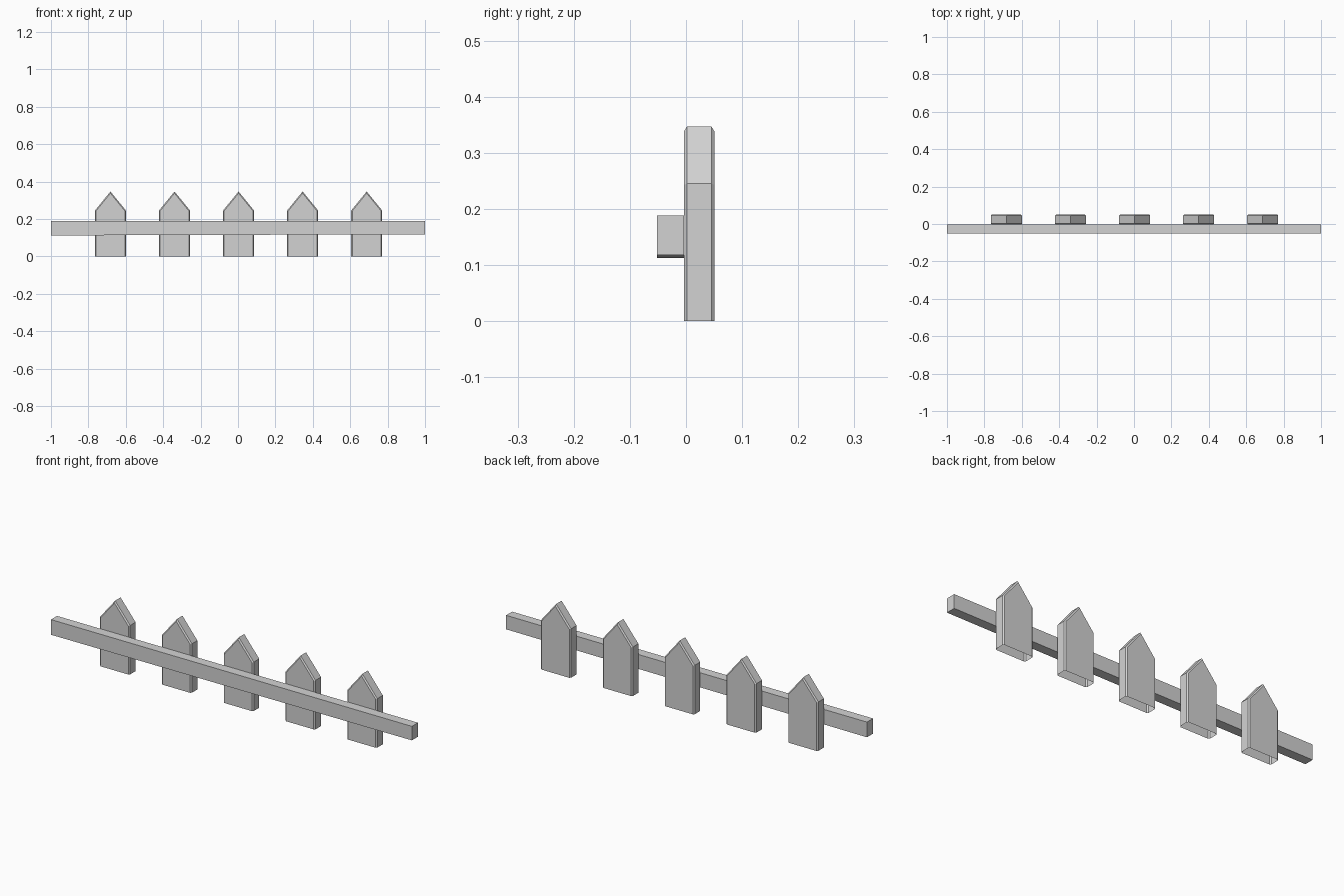
import bpy
import bmesh
import math

cube = bpy.data.objects.get("Cube")
if cube:
    bpy.data.objects.remove(cube, do_unlink=True)

grey = bpy.data.materials.new("light_grey")
grey.use_nodes = True
color = (0.65, 0.65, 0.65, 1)
grey.diffuse_color = color
grey.node_tree.nodes["Principled BSDF"].inputs["Base Color"].default_value = color


def add_object(name, bm):
    bmesh.ops.recalc_face_normals(bm, faces=bm.faces)
    mesh = bpy.data.meshes.new(name)
    bm.to_mesh(mesh)
    bm.free()
    mesh.materials.append(grey)
    obj = bpy.data.objects.new(name, mesh)
    bpy.context.collection.objects.link(obj)
    return obj


# Pointed picket: chamfered front and back rims, open underneath
HALF, SHOULDER, TOP = 0.083, 0.245, 0.347
FRONT, BACK, CHAMFER = -0.004, 0.051, 0.006


def outline(inset):
    slope = (TOP - SHOULDER) / HALF
    apex = TOP - inset * math.hypot(1, slope)
    w = HALF - inset
    side = apex - slope * w
    return [(-w, 0), (-w, side), (0, apex), (w, side), (w, 0)]


def make_picket(name, x):
    bm = bmesh.new()
    layers = [(FRONT, CHAMFER), (FRONT + CHAMFER, 0),
              (BACK - CHAMFER, 0), (BACK, CHAMFER)]
    rings = [[bm.verts.new((px, y, pz)) for px, pz in outline(inset)]
             for y, inset in layers]
    for a, b in zip(rings, rings[1:]):
        for i in range(len(a) - 1):
            bm.faces.new((a[i], a[i + 1], b[i + 1], b[i]))
    bm.faces.new(rings[0])
    bm.faces.new(rings[-1])
    add_object(name, bm).location.x = x


for i in range(5):
    make_picket(f"picket_{i + 1}", 0.003 + (i - 2) * 0.3425)

# Cross rail, slightly deeper at its right end
bm = bmesh.new()
bmesh.ops.create_cube(bm, size=1)
for v in bm.verts:
    low = 0.112 if v.co.x < 0 else 0.118
    v.co = (math.copysign(1, v.co.x),
            -0.052 if v.co.y < 0 else FRONT,
            0.188 if v.co.z > 0 else low)
add_object("cross_rail", bm)
